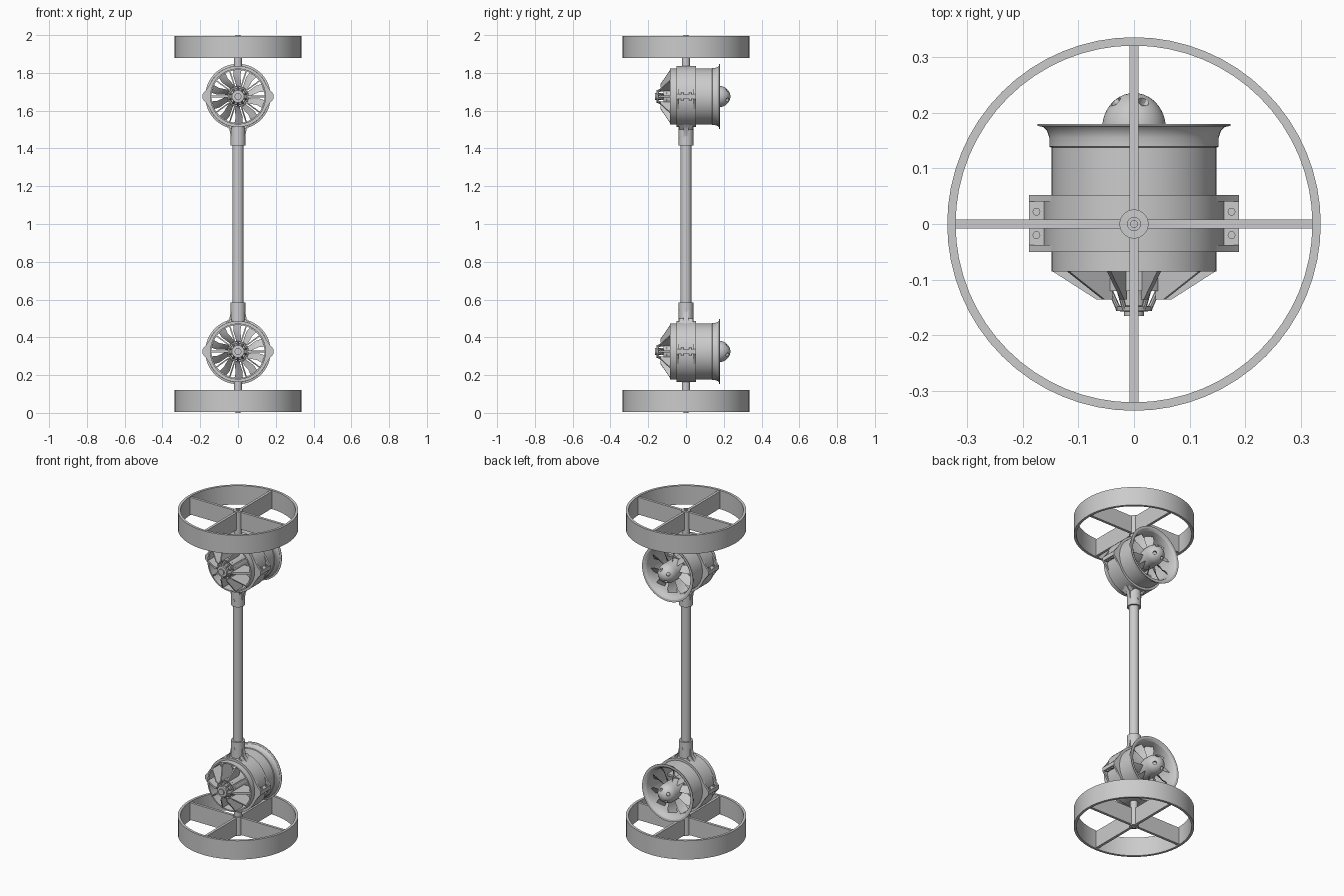
import bpy, bmesh, math
from mathutils import Matrix, Vector

cube = bpy.data.objects.get("Cube")
if cube:
    bpy.data.objects.remove(cube, do_unlink=True)

grey = bpy.data.materials.new("light grey")
grey.use_nodes = True
grey.diffuse_color = (0.6, 0.6, 0.6, 1)
grey.node_tree.nodes["Principled BSDF"].inputs["Base Color"].default_value = (0.6, 0.6, 0.6, 1)

FAN = 1.675          # height of the upper fan axis
unit = []            # parts of the upper unit, copied to the lower end later


def finish(name, bm, z=0, in_unit=True):
    bmesh.ops.recalc_face_normals(bm, faces=bm.faces)
    mesh = bpy.data.meshes.new(name)
    bm.to_mesh(mesh)
    bm.free()
    mesh.materials.append(grey)
    ob = bpy.data.objects.new(name, mesh)
    bpy.context.collection.objects.link(ob)
    ob.location.z = z
    bpy.ops.object.select_all(action='DESELECT')
    ob.select_set(True)
    bpy.context.view_layer.objects.active = ob
    bpy.ops.object.shade_smooth_by_angle(angle=math.radians(30))
    if in_unit:
        unit.append(ob)
    return ob


def lathe(bm, profile, axis, closed=True, steps=64):
    """Revolve (radius, height) points about Y or Z."""
    rings = []
    for i in range(steps):
        a = math.tau * i / steps
        c, s = math.cos(a), math.sin(a)
        rings.append([bm.verts.new((r * c, h, r * s) if axis == 'Y' else (r * c, r * s, h))
                      for r, h in profile])
    n = len(profile)
    for i in range(steps):
        p, q = rings[i], rings[(i + 1) % steps]
        for j in range(n if closed else n - 1):
            k = (j + 1) % n
            bm.faces.new((p[j], q[j], q[k], p[k]))
    bmesh.ops.remove_doubles(bm, verts=bm.verts, dist=1e-5)


def turned(name, profile, axis, z=0, in_unit=True, closed=True, steps=64):
    bm = bmesh.new()
    lathe(bm, profile, axis, closed, steps)
    return finish(name, bm, z, in_unit)


def tube(r0, r1, a, b):
    return [(r0, a), (r1, a), (r1, b), (r0, b)]


def box(bm, lo, hi):
    lo, hi = Vector(lo), Vector(hi)
    m = Matrix.Translation((lo + hi) / 2) @ Matrix.Diagonal((*(hi - lo), 1))
    bmesh.ops.create_cube(bm, size=1, matrix=m)


def prism(bm, points, offset, matrix=Matrix()):
    """Extrude a flat polygon by an offset."""
    a = [bm.verts.new(matrix @ Vector(p)) for p in points]
    b = [bm.verts.new(matrix @ (Vector(p) + Vector(offset))) for p in points]
    bm.faces.new(a)
    bm.faces.new(b[::-1])
    for i in range(len(a)):
        j = (i + 1) % len(a)
        bm.faces.new((a[i], b[i], b[j], a[j]))


def rod(bm, a, b, r, steps=12):
    a, b = Vector(a), Vector(b)
    m = Matrix.Translation((a + b) / 2) @ (b - a).to_track_quat('Z', 'Y').to_matrix().to_4x4()
    bmesh.ops.create_cone(bm, cap_ends=True, segments=steps, radius1=r, radius2=r,
                          depth=(b - a).length, matrix=m)


# Guard wheel: rim, crossed spokes and hub
turned("guard_rim", tube(0.32, 0.335, 1.88, 1.995), 'Z')
bm = bmesh.new()
for s in (-1, 1):
    box(bm, (min(s * .02, s * .322), -.008, 1.885), (max(s * .02, s * .322), .008, 1.99))
    box(bm, (-.008, min(s * .02, s * .322), 1.885), (.008, max(s * .02, s * .322), 1.99))
finish("guard_spokes", bm)
turned("guard_hub", tube(0.012, 0.026, 1.88, 1.995), 'Z', steps=32)
turned("guard_axle", tube(0.006, 0.0125, 1.84, 2.0), 'Z', steps=32)
turned("axle_boss", tube(0.006, 0.021, 1.825, 1.88), 'Z', steps=32)

# Duct with flared intake lip
turned("duct", [(.148, -.085), (.148, .137), (.152, .139), (.152, .155), (.156, .167),
                (.163, .174), (.173, .176), (.173, .179), (.16, .178), (.149, .170),
                (.143, .155), (.14, .13), (.14, -.085)], 'Y', FAN, steps=96)

# Clamp band with bolted ears
turned("clamp_band", tube(.147, .162, -.05, .052), 'Y', FAN, steps=96)
bm = bmesh.new()
for s in (-1, 1):
    box(bm, (min(s * .15, s * .188), -.05, -.012), (max(s * .15, s * .188), .052, .012))
    for y in (-.05, .04):
        prism(bm, [(s * .188, y, -.012), (s * .188, y, .012), (s * .172, y, .03),
                   (s * .145, y, .07), (s * .145, y, -.07), (s * .172, y, -.03)], (0, .012, 0))
    for y in (-.02, .022):
        rod(bm, (s * .175, y, -.02), (s * .175, y, .02), .007)
finish("clamp_ears", bm, FAN)

# Socket joining the clamp to the pole
turned("pole_socket", tube(.027, .039, 1.415, 1.527), 'Z', steps=48)
bm = bmesh.new()
for s in (-1, 1):
    prism(bm, [(s * .036, -.012, 1.45), (s * .045, -.012, 1.5), (s * .068, -.012, 1.53),
               (s * .118, -.012, 1.57), (s * .03, -.012, 1.522)], (0, .024, 0))
    prism(bm, [(s * .036, -.036, 1.50), (s * .062, -.036, 1.53), (s * .03, -.036, 1.525)],
          (0, .072, 0))
finish("socket_gussets", bm)
bm = bmesh.new()
rod(bm, (0, -.041, 1.455), (0, .041, 1.455), .007)
finish("socket_pin", bm)

# Stator fins between the duct and the motor sleeve
bm = bmesh.new()
for i in range(10):
    m = Matrix.Rotation(math.tau * i / 10, 4, 'Y')
    t = .006 if i % 5 == 0 else .0035
    prism(bm, [(.05, -.135, -t), (.068, -.135, -t), (.146, -.085, -t),
               (.142, -.02, -t), (.05, -.02, -t)], (0, 0, 2 * t), m)
finish("stator_fins", bm, FAN)
turned("motor_sleeve", tube(.05, .056, -.12, .08), 'Y', FAN)

# Motor with ribbed tail cage
turned("motor", [(0, -.11), (.042, -.11), (.046, -.1), (.046, .09), (0, .09)], 'Y', FAN,
       closed=False, steps=48)
turned("tail_cap", [(0, -.165), (.018, -.165), (.018, -.157), (.032, -.156), (.034, -.148),
                    (.02, -.146), (.012, -.1), (0, -.1)], 'Y', FAN, closed=False, steps=32)
bm = bmesh.new()
for i in range(10):
    m = Matrix.Rotation(math.tau * (i + .5) / 10, 4, 'Y')
    rod(bm, m @ Vector((.054, -.1, 0)), m @ Vector((.029, -.153, 0)), .0045, 8)
finish("tail_cage_ribs", bm, FAN)

# Twisted rotor blades
bm = bmesh.new()
sections = [(.05, .5, -.10), (.08, .65, 0), (.11, .8, .06), (.1395, .95, .02)]
for i in range(10):
    m = Matrix.Rotation(math.tau * (i + .5) / 10, 4, 'Y')
    loops = []
    for r, twist, sweep in sections:
        d = Vector((0, math.cos(twist), math.sin(twist))) * .026
        n = Vector((0, -math.sin(twist), math.cos(twist))) * .0022
        c = Vector((r, .125, sweep * r))
        loops.append([bm.verts.new(m @ (c + p)) for p in (d, n, -d, -n)])
    for a, b in zip(loops, loops[1:]):
        for j in range(4):
            k = (j + 1) % 4
            bm.faces.new((a[j], a[k], b[k], b[j]))
    bm.faces.new(loops[0])
    bm.faces.new(loops[-1])
finish("rotor_blades", bm, FAN)

# Domed spinner with round ports
dome = [(.057 * math.cos(a), .172 + .063 * math.sin(a))
        for a in (math.pi / 2 * k / 10 for k in range(11))]
dome[-1] = (0, .235)
spinner = turned("spinner", [(0, .09), (.057, .09)] + dome, 'Y', FAN, closed=False)
bm = bmesh.new()
for i in range(4):
    m = Matrix.Rotation(math.tau * (i + .3) / 4, 4, 'Y')
    rod(bm, m @ Vector((.022, .202, 0)), m @ Vector((.05, .235, 0)), .010, 20)
ports = finish("spinner_port_cutter", bm, FAN, in_unit=False)
ports.hide_render = True
ports.hide_viewport = True
cut = spinner.modifiers.new("ports", 'BOOLEAN')
cut.operation = 'DIFFERENCE'
cut.object = ports
bpy.context.view_layer.update()
baked = bpy.data.meshes.new_from_object(spinner.evaluated_get(bpy.context.evaluated_depsgraph_get()))
spinner.modifiers.clear()
spinner.data = baked
bpy.data.objects.remove(ports, do_unlink=True)

# Central pole
turned("pole", tube(.024, .029, .55, 1.45), 'Z', in_unit=False, steps=48)

# Lower unit: the upper one turned half round about the middle
flip = Matrix.Translation((0, 0, 2)) @ Matrix.Rotation(math.pi, 4, 'Y')
for ob in unit:
    twin = ob.copy()
    twin.name = "lower_" + ob.name
    bpy.context.collection.objects.link(twin)
    twin.matrix_world = flip @ Matrix.Translation(ob.location)
    ob.name = "upper_" + ob.name
